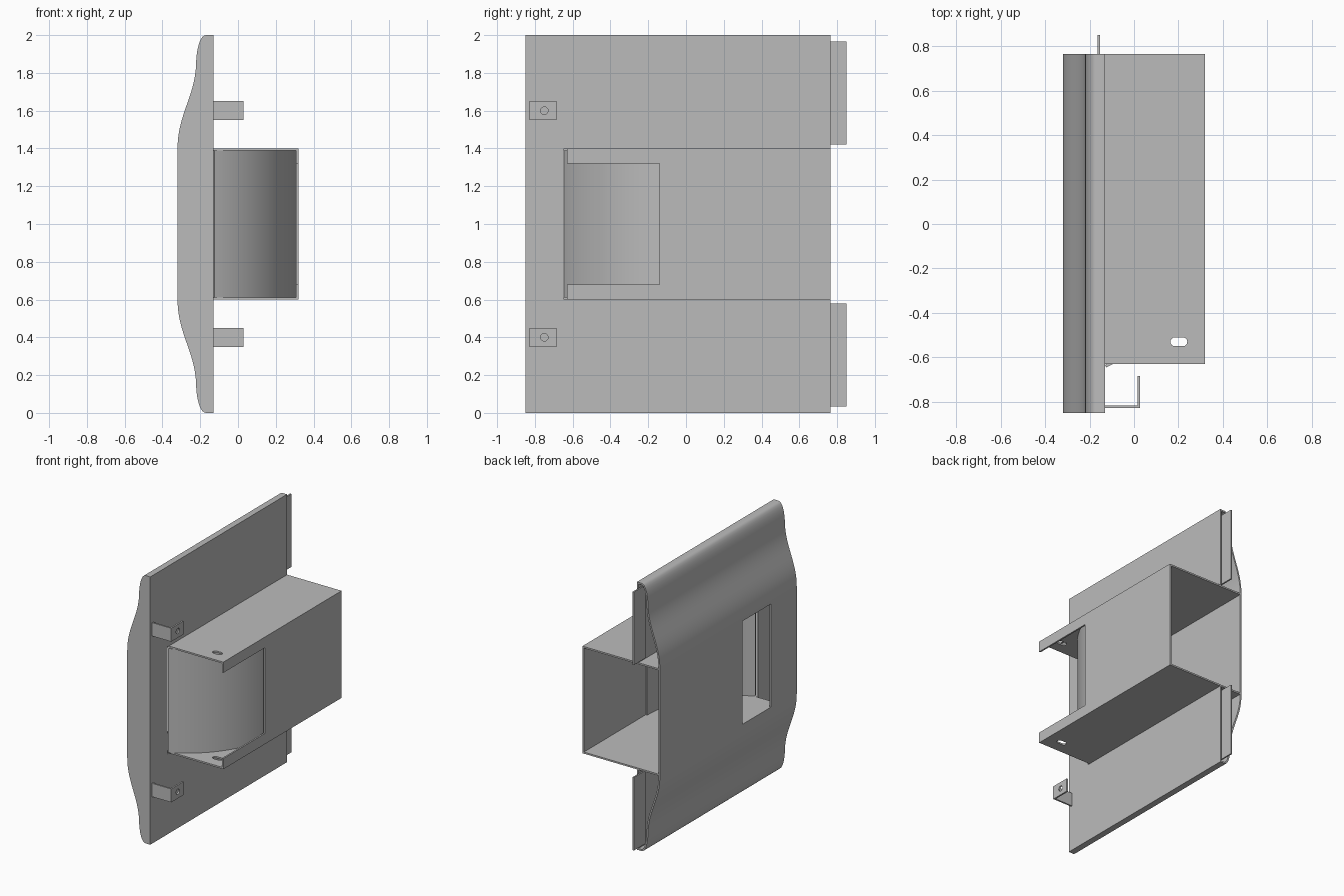
import bpy, bmesh
from math import sin, cos, pi, radians
from mathutils import Vector

if "Cube" in bpy.data.objects:
    bpy.data.objects.remove(bpy.data.objects["Cube"])

grey = bpy.data.materials.new("sheet_metal_grey")
grey.use_nodes = True
grey.diffuse_color = (0.5, 0.5, 0.5, 1)
grey.node_tree.nodes["Principled BSDF"].inputs["Base Color"].default_value = (0.5, 0.5, 0.5, 1)

T = 0.012            # sheet thickness
FRONT, BACK = -0.85, 0.765
PLATE_X = -0.13      # rear face of the mounting plate
LOW, HIGH = 0.6, 1.4  # housing height range


def prism(name, pts, axis, lo, hi):
    """Extrude a 2D outline along one axis."""
    place = {"x": lambda a, b, d: (d, a, b),
             "y": lambda a, b, d: (a, d, b),
             "z": lambda a, b, d: (a, b, d)}[axis]
    bm = bmesh.new()
    ends = [[bm.verts.new(place(a, b, d)) for a, b in pts] for d in (lo, hi)]
    bm.faces.new(ends[0])
    bm.faces.new(ends[1][::-1])
    n = len(pts)
    for i in range(n):
        j = (i + 1) % n
        bm.faces.new((ends[0][i], ends[0][j], ends[1][j], ends[1][i]))
    bmesh.ops.recalc_face_normals(bm, faces=bm.faces)
    mesh = bpy.data.meshes.new(name)
    bm.to_mesh(mesh)
    bm.free()
    mesh.materials.append(grey)
    obj = bpy.data.objects.new(name, mesh)
    bpy.context.collection.objects.link(obj)
    return obj


def rect(a0, a1, b0, b1):
    return [(a0, b0), (a1, b0), (a1, b1), (a0, b1)]


def box(name, x, y, z):
    return prism(name, rect(*x, *y), "z", *z)


def activate(obj):
    bpy.ops.object.select_all(action="DESELECT")
    obj.select_set(True)
    bpy.context.view_layer.objects.active = obj


def cut(obj, cutter):
    mod = obj.modifiers.new("cut", "BOOLEAN")
    mod.operation = "DIFFERENCE"
    mod.solver = "EXACT"
    mod.object = cutter
    activate(obj)
    bpy.ops.object.modifier_apply(modifier=mod.name)
    bpy.data.objects.remove(cutter)


def smooth(obj):
    activate(obj)
    bpy.ops.object.shade_smooth_by_angle(angle=radians(30))


def bezier(p0, p1, p2, p3, n):
    p = [Vector(q) for q in (p0, p1, p2, p3)]
    return [p[0] * (1 - t) ** 3 + p[1] * 3 * t * (1 - t) ** 2
            + p[2] * 3 * t * t * (1 - t) + p[3] * t ** 3
            for t in (i / n for i in range(n + 1))]


def offset(path, dist):
    """Parallel copy of an open path, moved to its left."""
    out = []
    for i, p in enumerate(path):
        sides = []
        if i > 0:
            sides.append((p - path[i - 1]).normalized())
        if i < len(path) - 1:
            sides.append((path[i + 1] - p).normalized())
        d = sum(sides, Vector((0, 0))).normalized()
        out.append(p + Vector((-d.y, d.x)) * dist)
    return out


# Curved face panel: wavy profile mirrored about mid height
upper = [Vector((PLATE_X, 2))]
upper += bezier((-0.17, 2), (-0.2, 2), (-0.22, 1.93), (-0.222, 1.85), 8)
upper += bezier((-0.222, 1.85), (-0.225, 1.68), (-0.32, 1.58), (-0.32, HIGH), 16)[1:]
outline = upper + [Vector((p.x, 2 - p.y)) for p in reversed(upper)]
panel = prism("face_panel", outline + offset(outline, T)[::-1], "y", FRONT, BACK)
cut(panel, box("window_cutter", (-0.4, -0.25), (-0.545, -0.21), (0.615, 1.385)))
smooth(panel)

# Closed front end of the panel
inner = offset(outline, T * 0.5)
inner[0].x = inner[-1].x = PLATE_X
smooth(prism("panel_end_cap", inner, "y", FRONT, FRONT + T))

# Mounting plate, notched where the housing passes through
notch = -0.645
prism("mounting_plate",
      [(FRONT + T, T), (BACK, T), (BACK, LOW), (notch, LOW),
       (notch, HIGH), (BACK, HIGH), (BACK, 2 - T), (FRONT + T, 2 - T)],
      "x", PLATE_X - T, PLATE_X)

# Housing: top and bottom sheets with slotted holes
box_front, box_side = -0.63, 0.32
for name, z in (("housing_bottom", LOW), ("housing_top", HIGH - T)):
    sheet = box(name, (-0.312, box_side), (box_front, BACK), (z, z + T))
    slot = []
    for i in range(18):
        a = -pi / 2 + pi * (i if i < 9 else i - 1) / 8
        side = 1 if i < 9 else -1
        slot.append((0.202 + side * 0.018 + 0.02 * cos(a), -0.53 + 0.02 * sin(a)))
    cut(sheet, prism("slot_cutter", slot, "z", z - 0.1, z + 0.1))

# Housing side wall with an open notch at the front
prism("housing_side",
      [(box_front, LOW + T), (BACK, LOW + T), (BACK, HIGH - T), (box_front, HIGH - T),
       (box_front, 1.32), (-0.14, 1.32), (-0.14, 0.68), (box_front, 0.68)],
      "x", box_side - T, box_side)

# Curved deflector inside the housing
radius, start = 0.75, radians(25)
cx = box_side - T - radius
cy = notch + radius * cos(start)
arc = [Vector((cx + radius * sin(a), cy - radius * cos(a)))
       for a in (start + (pi / 2 - start) * i / 24 for i in range(25))]
smooth(prism("curved_deflector", arc + offset(arc, T)[::-1], "z", LOW + T, HIGH - T))

for label, z in (("lower", 0.4), ("upper", 1.6)):
    # Angle bracket with a round hole
    prism(label + "_bracket_arm", rect(PLATE_X, 0.028, z - 0.05, z + 0.05),
          "y", -0.828, -0.816)
    flange = box(label + "_bracket_flange", (0.016, 0.028), (-0.816, -0.685),
                 (z - 0.05, z + 0.05))
    ring = [(-0.75 + 0.02 * cos(a), z + 0.02 * sin(a))
            for a in (2 * pi * i / 20 for i in range(20))]
    cut(flange, prism("hole_cutter", ring, "x", -0.05, 0.1))

for label, z in (("lower", (0.035, 0.58)), ("upper", (1.42, 1.965))):
    # Offset joining tab at the open end
    box(label + "_joining_tab", (-0.164, -0.153), (0.71, 0.85), z)
    box(label + "_tab_step", (-0.153, PLATE_X - T), (0.71, 0.722), z)
